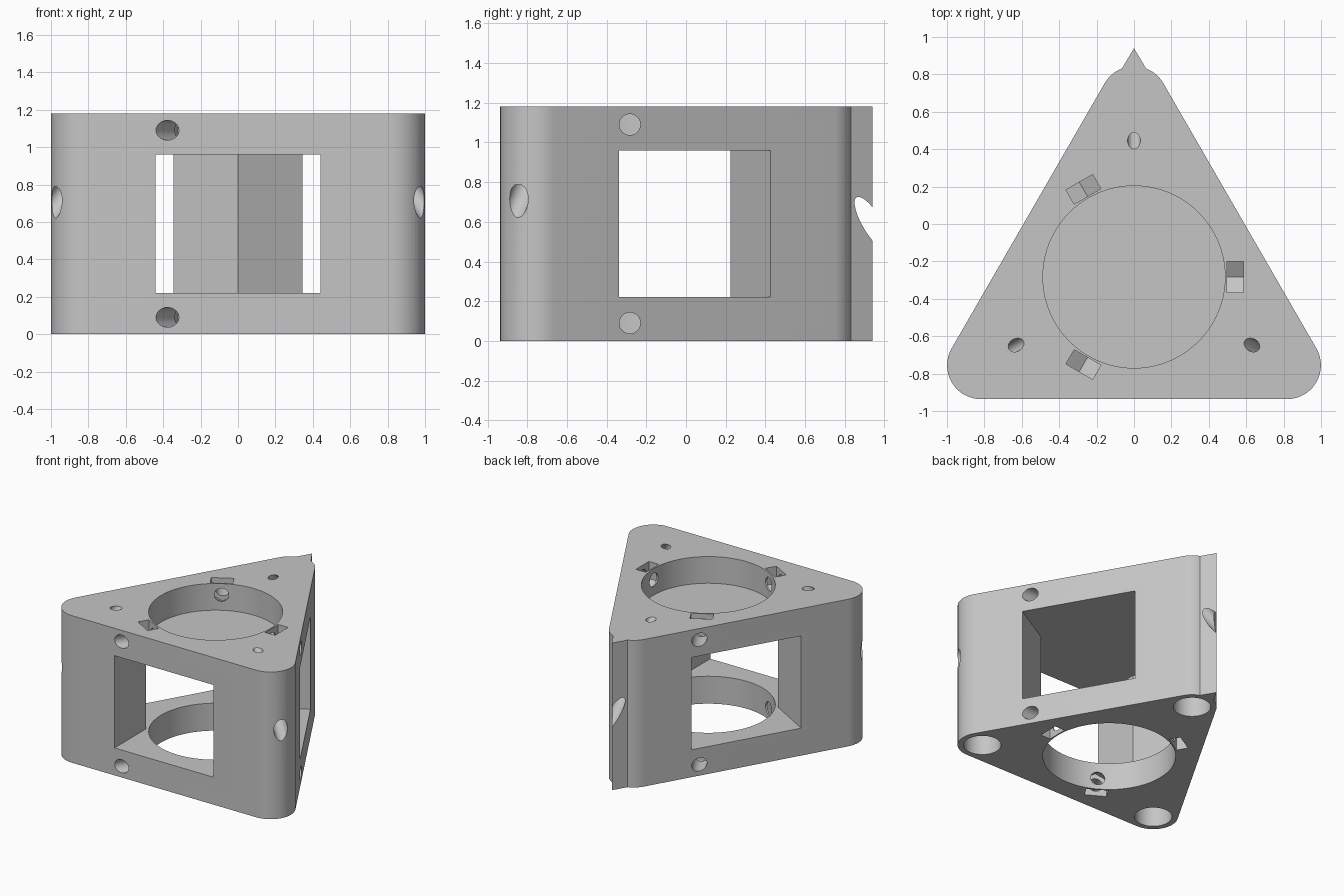
import bpy, bmesh
from math import sin, cos, radians, pi
from mathutils import Matrix, Vector

if "Cube" in bpy.data.objects:
    bpy.data.objects.remove(bpy.data.objects["Cube"], do_unlink=True)

HEIGHT = 1.18
FLOOR, CEILING = 0.22, 0.96      # window opening
CORNER_D, CORNER_R = 0.945, 0.181
BORE_R = 0.487
CENTRE = Matrix.Translation((0, -0.283, 0))

grey = bpy.data.materials.new("light_grey")
grey.use_nodes = True
colour = (0.56, 0.56, 0.56, 1)
grey.diffuse_color = colour
grey.node_tree.nodes["Principled BSDF"].inputs["Base Color"].default_value = colour


def polar(r, deg):
    return Vector((r * cos(radians(deg)), r * sin(radians(deg))))


def turn(deg):
    """Frame at the bore axis whose x axis points outward at the given angle."""
    return CENTRE @ Matrix.Rotation(radians(deg), 4, 'Z')


def finish(name, bm, matrix):
    bmesh.ops.transform(bm, matrix=matrix, verts=bm.verts)
    bmesh.ops.recalc_face_normals(bm, faces=bm.faces)
    mesh = bpy.data.meshes.new(name)
    bm.to_mesh(mesh)
    bm.free()
    mesh.materials.append(grey)
    obj = bpy.data.objects.new(name, mesh)
    bpy.context.collection.objects.link(obj)
    return obj


def prism(name, points, start, end, matrix=CENTRE):
    bm = bmesh.new()
    face = bm.faces.new([bm.verts.new((p[0], p[1], start)) for p in points])
    out = bmesh.ops.extrude_face_region(bm, geom=[face])
    moved = [v for v in out["geom"] if isinstance(v, bmesh.types.BMVert)]
    bmesh.ops.translate(bm, verts=moved, vec=(0, 0, end - start))
    return finish(name, bm, matrix)


def rod(name, a, b, radius, matrix=CENTRE, sides=32):
    a, b = Vector(a), Vector(b)
    axis = b - a
    bm = bmesh.new()
    bmesh.ops.create_cone(bm, cap_ends=True, segments=sides, radius1=radius,
                          radius2=radius, depth=axis.length)
    place = Matrix.Translation((a + b) / 2) @ axis.to_track_quat('Z', 'Y').to_matrix().to_4x4()
    return finish(name, bm, matrix @ place)


# Rounded triangular body with a pointed ridge on the back corner
def arc(corner, start, end, steps=16):
    mid = polar(CORNER_D, corner)
    return [mid + polar(CORNER_R, start + (end - start) * i / steps) for i in range(steps + 1)]


outline = arc(90, 30, 69) + [Vector((0, 1.223))] + arc(90, 111, 150)
outline += arc(210, 150, 270) + arc(330, 270, 390)
body = prism("triangular_housing", outline, 0, HEIGHT)

cutters = []

# Cavity joining the three windows, leaving a pillar in each corner
cavity = []
for face in (-90, 30, 150):
    spin = Matrix.Rotation(radians(face), 2)
    cavity += [spin @ Vector(p) for p in ((0.8, -0.44), (0.8, 0.44), (0.254, 0.44))]
cutters.append(prism("window_cutter", cavity, FLOOR, CEILING))

# Bottom bore, and top bore closed by a thin membrane
cutters.append(rod("bottom_bore_cutter", (0, 0, -0.1), (0, 0, FLOOR + 0.05), BORE_R, sides=80))
cutters.append(rod("top_bore_cutter", (0, 0, CEILING + 0.006), (0, 0, HEIGHT + 0.1), BORE_R, sides=80))

# Radial clamp screws with nut slots in both plates
nut_profile = [(-0.0825, 0.15), (-0.0825, -0.048), (0, -0.095), (0.0825, -0.048), (0.0825, 0.15)]
for angle in (0, 120, 240):
    for z, up in ((1.09, 1), (0.09, -1)):
        cutters.append(rod("screw_cutter", (0.42, 0, z), (0.95, 0, z), 0.053, turn(angle)))
        upright = Matrix(((0, 0, 1, 0), (1, 0, 0, 0), (0, up, 0, z), (0, 0, 0, 1)))
        cutters.append(prism("nut_slot_cutter", nut_profile, 0.497, 0.585, turn(angle) @ upright))

# Corner foot sockets and slanted stepped holes
inner, outer = Vector((0.728, 0, HEIGHT)), Vector((1.126, 0, 0.705))
slope = outer - inner
for angle in (90, 210, 330):
    frame = turn(angle)
    cutters.append(rod("foot_socket_cutter", (CORNER_D, 0, -0.1), (CORNER_D, 0, 0.4), 0.137, frame, 48))
    cutters.append(rod("slant_hole_cutter", inner - slope * 0.3, outer, 0.034, frame))
    cutters.append(rod("slant_head_cutter", inner + slope * 0.5, inner + slope * 1.6, 0.054, frame))

# Cut everything, then drop the cutters
bpy.context.view_layer.objects.active = body
for cutter in cutters:
    cutter.hide_render = True
    mod = body.modifiers.new("cut", 'BOOLEAN')
    mod.operation = 'DIFFERENCE'
    mod.solver = 'EXACT'
    mod.object = cutter
    bpy.ops.object.modifier_apply(modifier=mod.name)
    bpy.data.objects.remove(cutter, do_unlink=True)

bpy.ops.object.select_all(action='DESELECT')
body.select_set(True)
bpy.ops.object.shade_smooth_by_angle(angle=radians(25))
